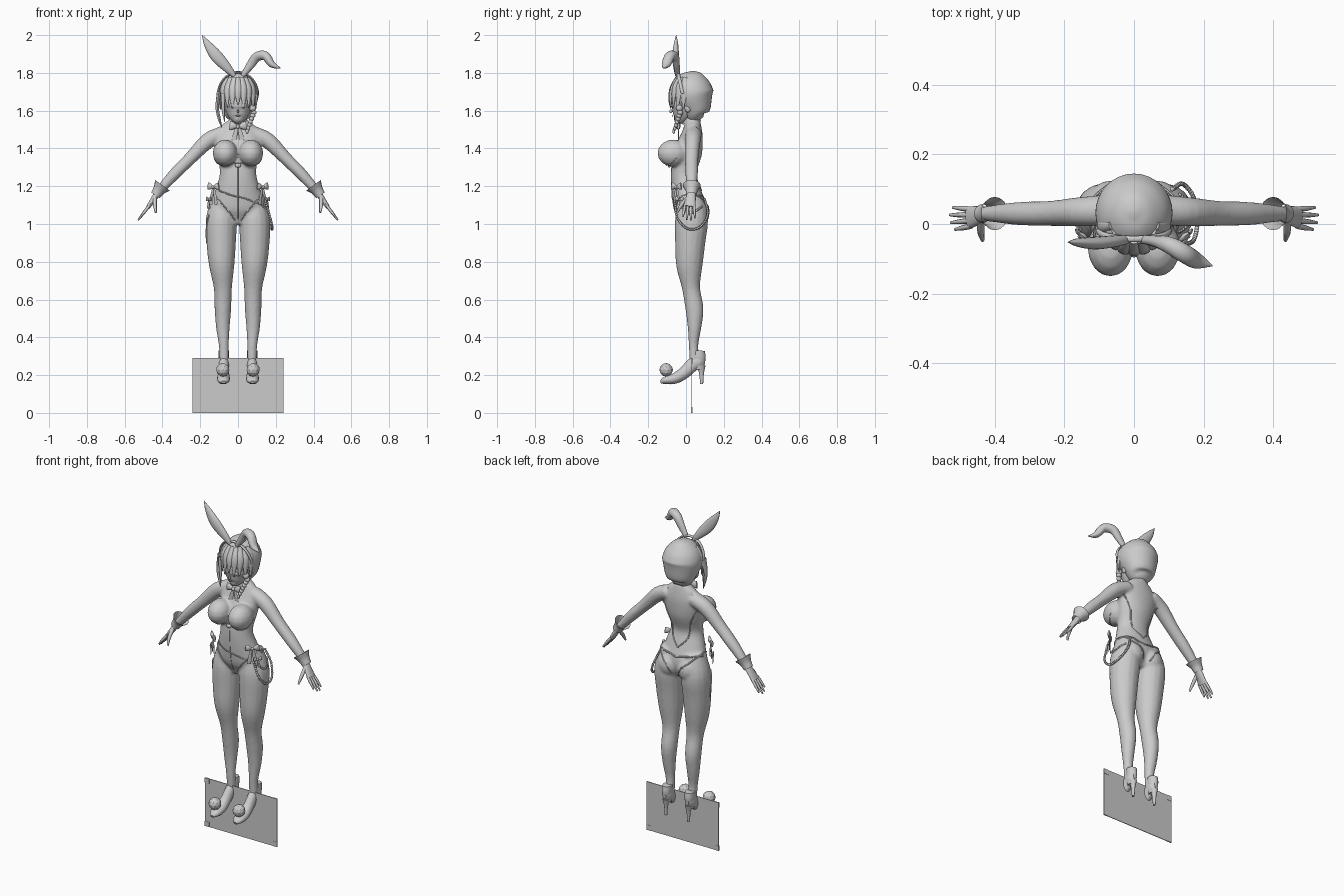
import bpy, bmesh, math
from mathutils import Vector, Matrix
from mathutils.bvhtree import BVHTree

old = bpy.data.objects.get("Cube")
if old:
    bpy.data.objects.remove(old, do_unlink=True)

grey = bpy.data.materials.new("plain grey")
grey.use_nodes = True
tone = (0.6, 0.6, 0.6, 1)
grey.diffuse_color = tone
grey.node_tree.nodes["Principled BSDF"].inputs["Base Color"].default_value = tone
X, Y, Z = Vector((1, 0, 0)), Vector((0, 1, 0)), Vector((0, 0, 1))


def finish(name, bm, mirror=False, smooth=True):
    bmesh.ops.recalc_face_normals(bm, faces=bm.faces)
    mesh = bpy.data.meshes.new(name)
    bm.to_mesh(mesh)
    bm.free()
    mesh.materials.append(grey)
    if smooth:
        mesh.shade_smooth()
        mesh.set_sharp_from_angle(angle=math.radians(50))
    obj = bpy.data.objects.new(name, mesh)
    bpy.context.collection.objects.link(obj)
    if mirror:
        obj.modifiers.new("mirror", 'MIRROR').use_mirror_merge = False
    return obj


def spline(points, steps):
    """Smooth curve through points of any dimension."""
    pts = [Vector(p) for p in points]
    pts = [pts[0] * 2 - pts[1]] + pts + [pts[-1] * 2 - pts[-2]]
    out = []
    for a, b, c, d in zip(pts, pts[1:], pts[2:], pts[3:]):
        for i in range(steps):
            t = i / steps
            out.append((b * 2 + (c - a) * t + (a * 2 - b * 5 + c * 4 - d) * t * t
                        + (b * 3 - a - c * 3 + d) * t ** 3) / 2)
    return out + [pts[-2]]


def loft(bm, sections, side=X, sides=16, steps=4, caps=True, flip=1):
    """Sections are x, y, z, half width along side, half depth."""
    secs = spline([(s[0] * flip, *s[1:]) for s in sections], steps)
    rings = []
    for i, s in enumerate(secs):
        along = (Vector(secs[min(i + 1, len(secs) - 1)][:3]) - Vector(secs[max(i - 1, 0)][:3])).normalized()
        u = (side - along * side.dot(along)).normalized()
        v = along.cross(u)
        angles = [math.tau * k / sides for k in range(sides)]
        rings.append([bm.verts.new(Vector(s[:3]) + u * s[3] * math.cos(a) + v * s[4] * math.sin(a)) for a in angles])
    for lo, hi in zip(rings, rings[1:]):
        for k in range(sides):
            n = (k + 1) % sides
            bm.faces.new((lo[k], lo[n], hi[n], hi[k]))
    if caps:
        bm.faces.new(rings[0])
        bm.faces.new(rings[-1])


def ball(bm, centre, radii, detail=16):
    m = Matrix.Translation(centre) @ Matrix.Diagonal((*radii, 1))
    bmesh.ops.create_uvsphere(bm, u_segments=detail, v_segments=detail // 2, radius=1, matrix=m)


def part(name, sections, mirror=False, **options):
    bm = bmesh.new()
    loft(bm, sections, **options)
    return finish(name, bm, mirror)


def blob(name, centre, radii, mirror=False, detail=24):
    bm = bmesh.new()
    ball(bm, centre, radii, detail)
    return finish(name, bm, mirror)


# Body: overlapping volumes fused into one smooth surface
bm = bmesh.new()
loft(bm, [(0, .025, 1, .05, .05), (0, .022, 1.08, .145, .083), (0, .002, 1.17, .122, .078),
          (0, -.012, 1.27, .096, .067), (0, .01, 1.38, .113, .075), (0, .03, 1.46, .122, .06),
          (0, .035, 1.52, .09, .045), (0, .03, 1.56, .042, .04), (0, .015, 1.64, .036, .038)], sides=32)
for flip in (1, -1):
    loft(bm, [(.07, .03, 1.15, .06, .06), (.087, .03, 1.03, .082, .087), (.089, .022, .9, .078, .08),
              (.086, .018, .78, .067, .07), (.08, .027, .66, .048, .048), (.08, .045, .55, .044, .048),
              (.08, .045, .45, .036, .036), (.075, .04, .35, .026, .025), (.074, .05, .25, .026, .03)], flip=flip)
    loft(bm, [(.08, .04, 1.48, .045, .04), (.16, .035, 1.44, .042, .042), (.25, .03, 1.35, .036, .034),
              (.34, .03, 1.26, .033, .031), (.43, .03, 1.16, .021, .021)], side=Y, flip=flip)
    ball(bm, (.068 * flip, -.068, 1.375), (.066, .084, .072))
    ball(bm, (.065 * flip, .058, 1.06), (.07, .068, .075))
body = finish("body", bm)
remesh = body.modifiers.new("fuse", 'REMESH')
remesh.mode, remesh.voxel_size, remesh.use_smooth_shade = 'VOXEL', .008, True
soften = body.modifiers.new("soften", 'SMOOTH')
soften.factor, soften.iterations = .5, 4
graph = bpy.context.evaluated_depsgraph_get()
skin = BVHTree.FromObject(body, graph)


def cling(name, points, radius=.004, mirror=False, beads=False):
    """Cord or string of beads laid on the body surface."""
    path = [skin.find_nearest(Vector(p))[0] for p in spline(points, 8)]
    if not beads:
        return part(name, [(*p, radius, radius) for p in path], mirror, side=Vector((.3, .5, .8)), sides=6, steps=1)
    bm = bmesh.new()
    for p in path:
        ball(bm, p, (radius,) * 3, 8)
    return finish(name, bm, mirror)


# Suit edges, waist cords and collar
cling("suit_leg_front_edge", [(.015, -.05, 1.01), (.06, -.07, 1.07), (.11, -.05, 1.13), (.15, .01, 1.17)], mirror=True)
cling("suit_leg_back_edge", [(.15, .01, 1.17), (.12, .1, 1.14), (.05, .14, 1.09), (.012, .12, 1.02)], mirror=True)
cling("suit_back_edge", [(.12, .06, 1.42), (.09, .08, 1.34), (.07, .08, 1.26), (0, .09, 1.18)], mirror=True)
cling("underbust_seam", [(.12, -.05, 1.35), (.07, -.1, 1.315), (0, -.09, 1.32)], .003, True)
cling("suit_centre_seam", [(0, -.1, 1.3), (0, -.1, 1.2), (0, -.08, 1.1), (0, -.05, 1.02)], .002)
cling("back_strap", [(.15, .03, 1.15), (.08, .1, 1.15), (0, .1, 1.13)], .005, True)
cling("waist_chain", [(-.12, -.06, 1.18), (-.04, -.1, 1.15), (.05, -.1, 1.13), (.15, -.04, 1.1)], .005, beads=True)
blob("bust_charm", (0, -.088, 1.31), (.016, .008, .012), detail=12)
part("neck_collar", [(0, .03, 1.535, .05, .05), (0, .024, 1.57, .042, .044)], caps=False, steps=1)

# Hands and flared cuffs
bm = bmesh.new()
loft(bm, [(.42, .03, 1.17, .02, .018), (.445, .025, 1.135, .027, .015), (.475, .018, 1.09, .032, .011)], side=Y)
for i in range(4):
    y = .042 - i * .016
    reach = (.9, 1.05, 1, .8)[i]
    start = Vector((.468, y, 1.1))
    end = start + Vector((.058, -.006 * (i - 1), -.076)) * reach
    loft(bm, [(*start, .008, .008), (*start.lerp(end, .5), .0075, .008), (*end, .004, .004)], side=Y, sides=8)
loft(bm, [(.44, .01, 1.14, .011, .011), (.44, -.025, 1.1, .01, .01), (.435, -.047, 1.06, .005, .005)], side=Y, sides=8)
finish("hand", bm, True)
part("wrist_cuff", [(.437, .03, 1.152, .027, .027), (.418, .03, 1.18, .033, .033), (.4, .03, 1.205, .048, .048)],
     True, side=Y, caps=False)

# Head and hair
part("face", [(0, -.052, 1.543, .012, .012), (0, -.035, 1.56, .04, .04), (0, -.015, 1.6, .066, .064),
              (0, -.01, 1.65, .075, .068), (0, 0, 1.7, .07, .06)], sides=24)
blob("nose", (0, -.08, 1.597), (.006, .008, .01), detail=12)
blob("mouth", (0, -.071, 1.573), (.014, .004, .003), detail=12)
blob("eye", (.03, -.071, 1.628), (.017, .008, .013), True, 12)
blob("ear", (.077, .01, 1.615), (.01, .018, .025), True, 12)
part("hair", [(0, .07, 1.55, .03, .025), (0, .055, 1.575, .07, .06), (0, .05, 1.62, .092, .085),
              (0, .032, 1.69, .111, .114), (0, .032, 1.75, .094, .097), (0, .035, 1.795, .05, .054),
              (0, .035, 1.81, .008, .008)], sides=32)
bm = bmesh.new()
for i in range(9):
    a = (i - 4) * .3
    s, c = math.sin(a), math.cos(a)
    drop = 1.63 - .012 * (i % 2) - .012 * abs(i - 4) / 2
    loft(bm, [(.07 * s, .02 - .07 * c, 1.775, .012, .008), (.102 * s, .03 - .11 * c, 1.71, .02, .01),
              (.1 * s, .025 - .113 * c, drop, .003, .003)], side=Vector((c, s, 0)), sides=8)
finish("fringe", bm)
part("long_side_lock", [(-.1, -.02, 1.7, .012, .025), (-.11, -.03, 1.62, .009, .014), (-.1, -.035, 1.56, .008, .012),
                        (-.085, -.045, 1.51, .002, .002)], sides=8)
part("short_side_lock", [(-.08, -.05, 1.69, .012, .012), (-.078, -.055, 1.6, .008, .008),
                         (-.07, -.06, 1.54, .002, .002)], sides=8)
bm = bmesh.new()
for i in range(7):
    t = i / 6
    ball(bm, (.083 - .035 * t, -.03 - .035 * t, 1.59 - .1 * t), (.017 - .008 * t, .016 - .008 * t, .013), 10)
finish("braid", bm)
blob("braid_bauble", (.078, -.035, 1.613), (.018,) * 3, detail=12)

# Headband with one upright and one folded ear
arc = [math.pi * i / 12 for i in range(13)]
part("headband", [(.104 * math.cos(a), -.018 - .025 * math.sin(a), 1.69 + .112 * math.sin(a), .009, .006)
                  for a in arc], side=Y, sides=8, steps=2)
part("upright_ear", [(-.02, -.045, 1.785, .012, .012), (-.06, -.05, 1.83, .017, .025), (-.115, -.055, 1.89, .018, .032),
                     (-.16, -.053, 1.95, .012, .02), (-.19, -.052, 2, .001, .001)], side=Y)
part("folded_ear", [(.025, -.045, 1.785, .012, .012), (.065, -.05, 1.84, .017, .022), (.1, -.06, 1.885, .024, .025),
                    (.145, -.085, 1.89, .027, .024), (.18, -.105, 1.845, .024, .018),
                    (.225, -.12, 1.825, .002, .002)], side=Y)


def bow(name, centre, side, size, tails, mirror=False):
    """Two flared loops, a knot and two hanging tails."""
    bm = bmesh.new()
    c = Vector(centre)
    depth = Z.cross(side)
    for way in (side, -side):
        def at(out, down, wide, thick):
            return (*(c + way * size * out - Z * size * down), size * wide, size * thick)
        loft(bm, [at(.1, 0, .15, .15), at(.6, -.1, .45, .25), at(1, -.15, .5, .12)], side=Z, sides=10)
        loft(bm, [at(.1, 0, .12, .06), at(.3, tails / 2, .25, .06), at(.5, tails, .3, .04)], side=side, sides=8)
    ball(bm, c - depth * size * .05, (size * .25,) * 3, 12)
    finish(name, bm, mirror)


# Bows at the neck and hips
bow("neck_bow", (0, -.04, 1.515), X, .045, 1.6)
bow("hip_bow", (.13, -.05, 1.195), Vector((.75, .66, 0)), .038, 2.4, True)
bow("small_hip_bow", (.155, -.035, 1.13), Vector((.5, .86, 0)), .024, 2, True)

# Hanging chain on the left hip
loop = [(.145, -.06, 1.12), (.172, -.045, 1.03), (.182, .01, .975), (.172, .075, .985), (.14, .115, 1.05), (.11, .1, 1.13)]
bm = bmesh.new()
for p in spline(loop, 8):
    ball(bm, p, (.007,) * 3, 8)
finish("hip_chain", bm)
cling("hip_chain_upper", [(.16, -.05, 1.11), (.18, .02, 1.06), (.15, .1, 1.1)], .006, beads=True)
cling("thigh_ribbon", [(-.16, -.02, 1.05), (-.17, 0, .97), (-.17, .01, .9)], .005)

# High-heeled shoes with pompoms
part("shoe", [(.077, -.135, .162, .012, .008), (.077, -.11, .172, .03, .02), (.077, -.06, .182, .034, .028),
              (.076, -.01, .212, .029, .032), (.075, .035, .255, .027, .036), (.075, .075, .275, .027, .036),
              (.075, .1, .275, .012, .02)], True)
part("shoe_back", [(.075, .068, .23, .02, .024), (.075, .068, .29, .027, .036), (.075, .07, .33, .027, .03)], True)
part("heel", [(.075, .08, .25, .021, .024), (.075, .082, .21, .011, .013), (.075, .083, .153, .007, .008)], True)
bm = bmesh.new()
m = Matrix.Translation((.08, -.105, .228))
bmesh.ops.create_icosphere(bm, subdivisions=2, radius=.036, matrix=m)
finish("shoe_pompom", bm, True, False)

# Thin upright panel with raised corner tabs
bm = bmesh.new()
m = Matrix.Translation((0, .03, .145)) @ Matrix.Diagonal((.48, .004, .29, 1))
bmesh.ops.create_cube(bm, size=1, matrix=m)
for x in (-.225, .225):
    for z in (.015, .275):
        m = Matrix.Translation((x, .03, z)) @ Matrix.Diagonal((.03, .007, .03, 1))
        bmesh.ops.create_cube(bm, size=1, matrix=m)
finish("stand_panel", bm, smooth=False)
